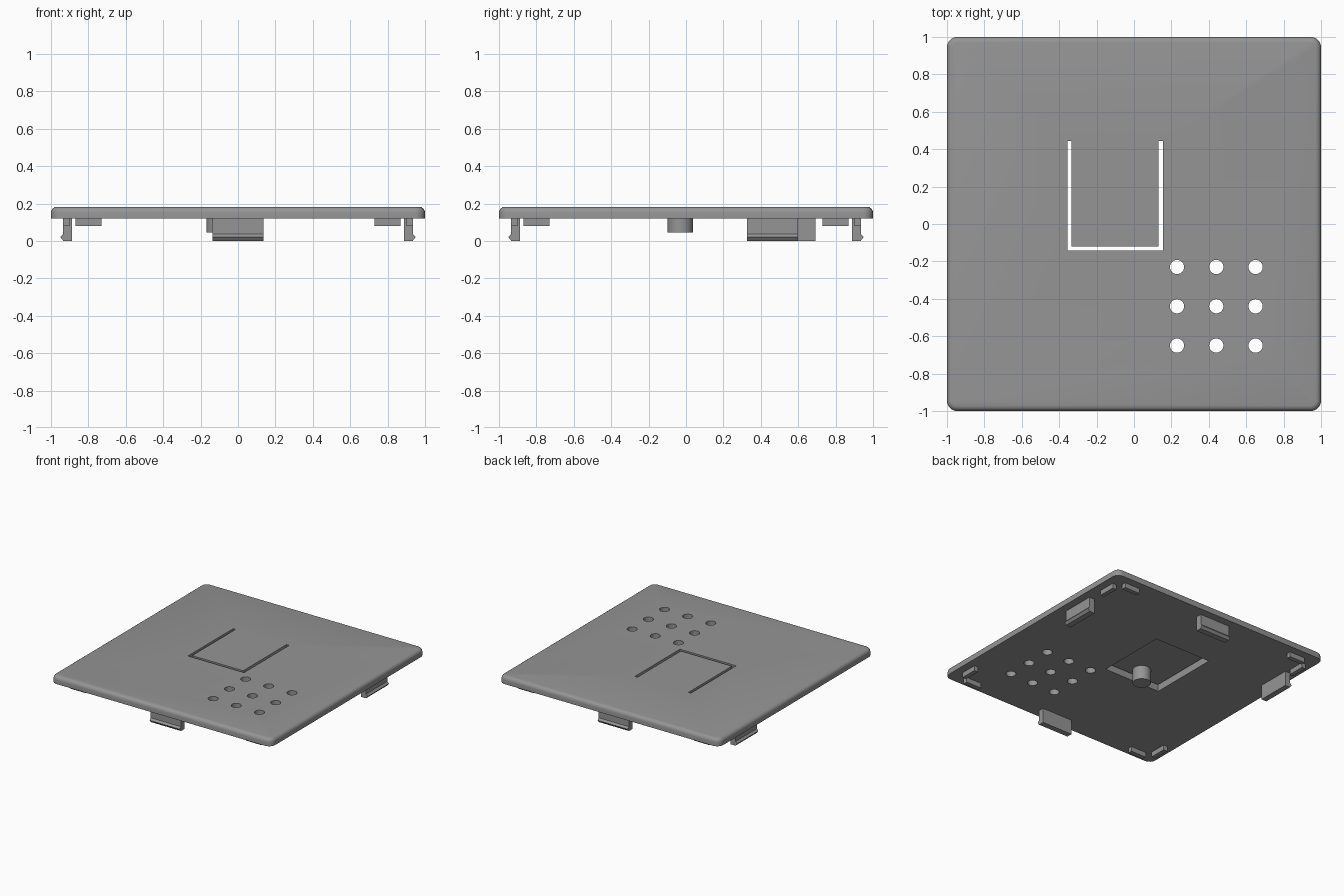
import bpy, bmesh, math
from mathutils import Matrix, Vector

if "Cube" in bpy.data.objects:
    bpy.data.objects.remove(bpy.data.objects["Cube"])

grey = bpy.data.materials.new("plain grey")
grey.diffuse_color = (0.3, 0.3, 0.3, 1)
grey.use_nodes = True
grey.node_tree.nodes["Principled BSDF"].inputs["Base Color"].default_value = grey.diffuse_color

BOTTOM, TOP = 0.12, 0.182


def finish(bm, name, smooth=False):
    bmesh.ops.recalc_face_normals(bm, faces=bm.faces)
    me = bpy.data.meshes.new(name)
    bm.to_mesh(me)
    bm.free()
    me.materials.append(grey)
    ob = bpy.data.objects.new(name, me)
    bpy.context.collection.objects.link(ob)
    if smooth:
        shade(ob)
    return ob


def shade(ob):
    bpy.ops.object.select_all(action='DESELECT')
    ob.select_set(True)
    bpy.context.view_layer.objects.active = ob
    bpy.ops.object.shade_smooth_by_angle(angle=math.radians(30))


def add_box(bm, lo, hi):
    lo, hi = Vector(lo), Vector(hi)
    m = Matrix.Translation((lo + hi) / 2) @ Matrix.Diagonal((*(hi - lo), 1))
    return bmesh.ops.create_cube(bm, size=1, matrix=m)


def box(name, lo, hi):
    bm = bmesh.new()
    add_box(bm, lo, hi)
    return finish(bm, name)


def add_cylinder(bm, x, y, z0, z1, r, sides=32):
    bmesh.ops.create_cone(bm, cap_ends=True, segments=sides, radius1=r, radius2=r,
                          depth=z1 - z0, matrix=Matrix.Translation((x, y, (z0 + z1) / 2)))


def cut(ob, cutter):
    mod = ob.modifiers.new("cut", 'BOOLEAN')
    mod.operation = 'DIFFERENCE'
    mod.solver = 'EXACT'
    mod.object = cutter
    bpy.context.view_layer.objects.active = ob
    bpy.ops.object.modifier_apply(modifier=mod.name)
    bpy.data.objects.remove(cutter)


# Cover plate: rounded corners and a rounded top rim
bm = bmesh.new()
add_box(bm, (-1, -1, BOTTOM), (1, 1, TOP))
upright = [e for e in bm.edges if abs(e.verts[0].co.z - e.verts[1].co.z) > 0.01]
bmesh.ops.bevel(bm, geom=upright, offset=0.055, segments=6, profile=0.5, affect='EDGES')
rim = [e for e in bm.edges if all(v.co.z > TOP - 1e-4 for v in e.verts)]
bmesh.ops.bevel(bm, geom=rim, offset=0.03, segments=4, profile=0.5, affect='EDGES')
plate = finish(bm, "cover_plate")

# Thin push flap: a recess from below with a U-shaped slot through the top
recess = box("flap_recess_cutter", (-0.355, -0.143, 0.05), (0.155, 0.443, 0.3))
cut(recess, box("flap_keep", (-0.333, -0.12, 0.158), (0.131, 0.6, 0.4)))
cut(plate, recess)

# Grid of round holes
bm = bmesh.new()
for x in (0.23, 0.44, 0.65):
    for y in (-0.23, -0.44, -0.65):
        add_cylinder(bm, x, y, 0.05, 0.3, 0.038)
cut(plate, finish(bm, "hole_cutter"))
shade(plate)

# Push pin under the flap
bm = bmesh.new()
add_cylinder(bm, -0.1, -0.03, 0.045, 0.16, 0.068)
finish(bm, "push_pin", True)

# Snap clips: barbed profile (outward distance, height) extruded along the edge
PROFILE = [(0.888, BOTTOM + 0.002), (0.936, BOTTOM + 0.002), (0.936, 0.036),
           (0.95, 0.02), (0.934, 0), (0.888, 0)]


def clip(name, angle, offset):
    bm = bmesh.new()
    face = bm.faces.new([bm.verts.new((o, offset - 0.137, z)) for o, z in PROFILE])
    new = bmesh.ops.extrude_face_region(bm, geom=[face])["geom"]
    bmesh.ops.translate(bm, vec=(0, 0.274, 0),
                        verts=[v for v in new if isinstance(v, bmesh.types.BMVert)])
    bmesh.ops.rotate(bm, verts=bm.verts, matrix=Matrix.Rotation(angle, 3, 'Z'))
    finish(bm, name)


clip("right_clip", 0, 0.463)
clip("back_clip", math.pi / 2, 0)
clip("left_clip", math.pi, -0.555)
clip("front_clip", -math.pi / 2, 0)

# Locating tabs: one pair at each corner
for sx, xn in ((-1, "left"), (1, "right")):
    for sy, yn in ((-1, "front"), (1, "back")):
        for kind, a, b in (("side", (0.9, 0.73), (0.936, 0.87)),
                           ("end", (0.73, 0.9), (0.87, 0.936))):
            xs = sorted((sx * a[0], sx * b[0]))
            ys = sorted((sy * a[1], sy * b[1]))
            box(f"{yn}_{xn}_{kind}_tab", (xs[0], ys[0], 0.08), (xs[1], ys[1], BOTTOM + 0.002))
